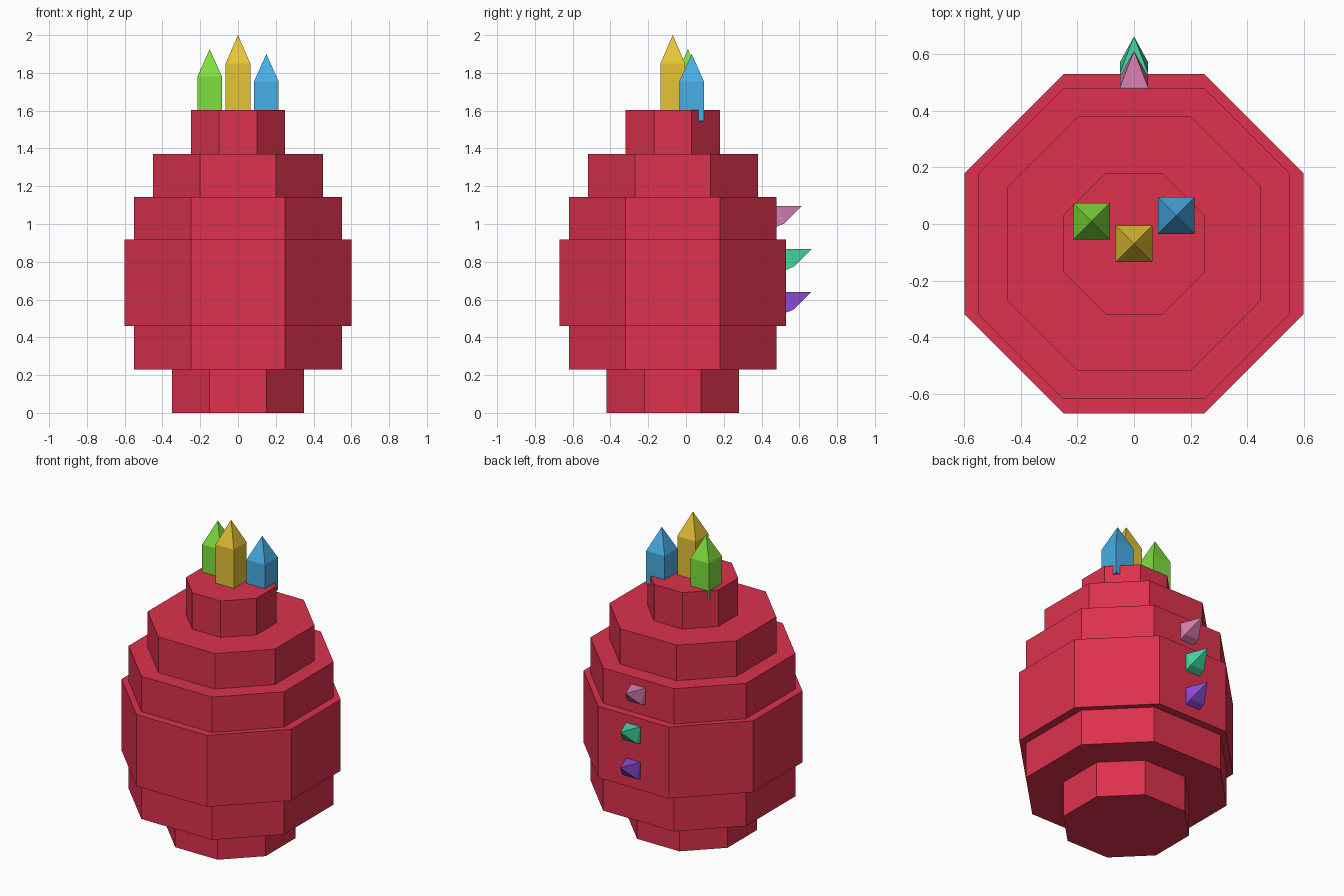
import bpy
import bmesh
import math
from mathutils import Matrix, Vector

if "Cube" in bpy.data.objects:
    bpy.data.objects.remove(bpy.data.objects["Cube"])

BODY_Y = -0.07


def material(name, r, g, b):
    """Flat material from 0-255 display values, stored as linear."""
    def linear(v):
        v /= 255
        return v / 12.92 if v <= 0.04045 else ((v + 0.055) / 1.055) ** 2.4
    mat = bpy.data.materials.new(name)
    mat.diffuse_color = (linear(r), linear(g), linear(b), 1)
    mat.use_nodes = True
    mat.node_tree.nodes["Principled BSDF"].inputs["Base Color"].default_value = mat.diffuse_color
    return mat


def finish(name, bm, mat, matrix=Matrix()):
    bmesh.ops.recalc_face_normals(bm, faces=bm.faces)
    mesh = bpy.data.meshes.new(name)
    bm.to_mesh(mesh)
    bm.free()
    mesh.materials.append(mat)
    obj = bpy.data.objects.new(name, mesh)
    obj.matrix_world = matrix
    bpy.context.collection.objects.link(obj)
    return obj


def octagon_tier(name, radius, flat, z0, z1, mat):
    """Eight-sided slab; flat is half the length of the axis-facing sides."""
    r, f = radius, flat
    outline = [(r, -f), (r, f), (f, r), (-f, r), (-r, f), (-r, -f), (-f, -r), (f, -r)]
    bm = bmesh.new()
    base = bm.faces.new([bm.verts.new((x, y + BODY_Y, z0)) for x, y in outline])
    top = bmesh.ops.extrude_face_region(bm, geom=[base], use_keep_orig=True)
    moved = [v for v in top["geom"] if isinstance(v, bmesh.types.BMVert)]
    bmesh.ops.translate(bm, verts=moved, vec=(0, 0, z1 - z0))
    finish(name, bm, mat)


def crystal(name, half, shaft, point, tip, tilt, mat):
    """Square shaft with a pyramid point; its origin is the tip."""
    bm = bmesh.new()
    corners = [(-half, -half), (half, -half), (half, half), (-half, half)]
    low = [bm.verts.new((x, y, -point - shaft)) for x, y in corners]
    high = [bm.verts.new((x, y, -point)) for x, y in corners]
    apex = bm.verts.new((0, 0, 0))
    bm.faces.new(low)
    for i in range(4):
        j = (i + 1) % 4
        bm.faces.new((low[i], low[j], high[j], high[i]))
        bm.faces.new((high[i], high[j], apex))
    finish(name, bm, mat,
           Matrix.Translation(Vector(tip)) @ Matrix.Rotation(tilt, 4, "X"))


red = material("red", 221, 50, 77)
yellow = material("yellow", 230, 196, 55)
green = material("green", 127, 224, 62)
blue = material("blue", 72, 174, 230)
pink = material("pink", 217, 128, 178)
teal = material("teal", 70, 217, 165)
purple = material("purple", 143, 76, 216)

# Stepped body: radius, half flat side, bottom, top
tiers = [
    ("base_tier", 0.35, 0.15, 0.00, 0.23),
    ("lower_tier", 0.55, 0.25, 0.23, 0.46),
    ("belly_tier", 0.60, 0.25, 0.46, 0.917),
    ("upper_tier", 0.55, 0.25, 0.917, 1.143),
    ("shoulder_tier", 0.45, 0.20, 1.143, 1.37),
    ("top_tier", 0.25, 0.10, 1.37, 1.603),
]
for name, radius, flat, z0, z1 in tiers:
    octagon_tier(name, radius, flat, z0, z1, red)

# Upright crown crystals
crystal("middle_crystal", 0.065, 0.30, 0.15, (0, -0.07, 2.0), 0, yellow)
crystal("left_crystal", 0.065, 0.23, 0.145, (-0.15, 0.01, 1.925), 0, green)
crystal("right_crystal", 0.065, 0.21, 0.145, (0.15, 0.03, 1.90), 0, blue)

# Small spikes down the back, angled slightly upward
back_tilt = -math.radians(67.5)
crystal("upper_back_spike", 0.05, 0.1, 0.12, (0, 0.613, 1.095), back_tilt, pink)
crystal("middle_back_spike", 0.05, 0.1, 0.12, (0, 0.664, 0.867), back_tilt, teal)
crystal("lower_back_spike", 0.05, 0.1, 0.12, (0, 0.664, 0.64), back_tilt, purple)
